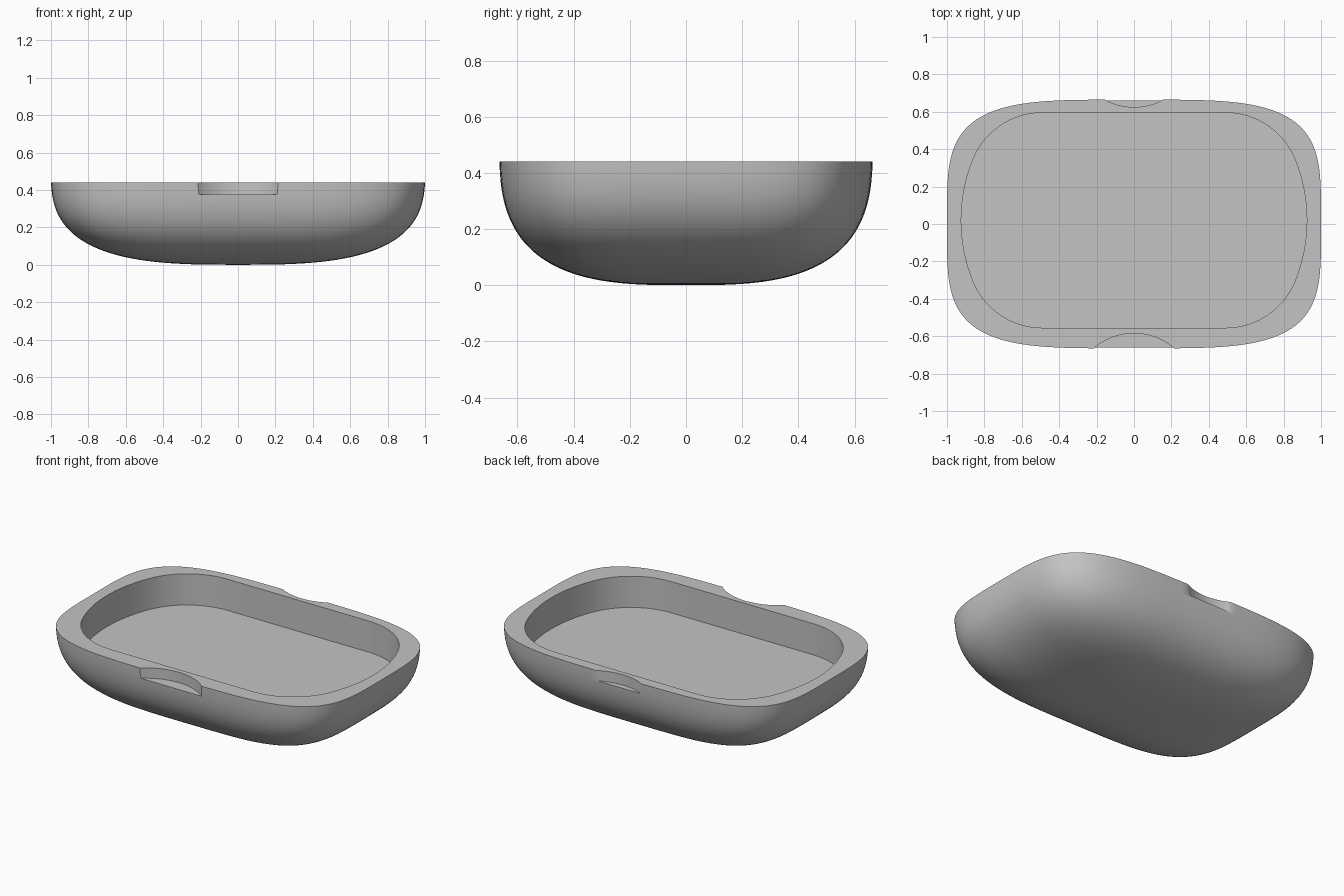
import bpy, bmesh
from math import sin, cos, pi, radians

cube = bpy.data.objects.get("Cube")
if cube:
    bpy.data.objects.remove(cube, do_unlink=True)

HEIGHT, FLOOR, NOTCH_Z = 0.44, 0.245, 0.375
MID_Y = 0.02          # centre line of the pocket and notches

grey = bpy.data.materials.new("plain grey")
grey.use_nodes = True
grey.diffuse_color = (0.55, 0.55, 0.55, 1)
grey.node_tree.nodes["Principled BSDF"].inputs["Base Color"].default_value = grey.diffuse_color


def make_object(name, bm):
    bmesh.ops.recalc_face_normals(bm, faces=bm.faces)
    mesh = bpy.data.meshes.new(name)
    bm.to_mesh(mesh)
    bm.free()
    mesh.materials.append(grey)
    obj = bpy.data.objects.new(name, mesh)
    bpy.context.collection.objects.link(obj)
    return obj


def loft(name, rings):
    """Skin a stack of closed rings and cap both ends."""
    bm = bmesh.new()
    rows = [[bm.verts.new(p) for p in ring] for ring in rings]
    n = len(rows[0])
    for low, high in zip(rows, rows[1:]):
        for i in range(n):
            j = (i + 1) % n
            bm.faces.new((low[i], low[j], high[j], high[i]))
    bm.faces.new(rows[0][::-1])
    bm.faces.new(rows[-1])
    return make_object(name, bm)


def prism(name, outline, bottom):
    return loft(name, [[(x, y, z) for x, y in outline] for z in (bottom, HEIGHT + 0.2)])


def spow(v, p):
    return abs(v) ** p * (1 if v >= 0 else -1)


def arc(cx, cy, r, start, end, steps):
    angles = [radians(start + (end - start) * i / steps) for i in range(steps + 1)]
    return [(cx + r * cos(a), cy + r * sin(a)) for a in angles]


# Rounded bowl body: squarish outline swelling up from a soft base
DEPTH, LEVELS, SEGMENTS = 0.52, 40, 160
rim_angle = pi / 2 * 0.985
rings = []
for k in range(1, LEVELS + 1):
    t = k / LEVELS
    size = (sin(pi / 2 * t)) ** (2 / 3)
    z = DEPTH * (1 - cos(pi / 2 * t) ** (2 / 3))
    if z >= HEIGHT:
        break
    rings.append((size, z))
rings.insert(0, (0.02, 0.0))
rings.append(((1 - (1 - HEIGHT / DEPTH) ** 3) ** (1 / 3), HEIGHT))
top = rings[-1][0]
body = loft("tray_body", [
    [(s / top * spow(cos(a), 0.5), 0.665 * s / top * spow(sin(a), 0.5), z)
     for a in (2 * pi * i / SEGMENTS for i in range(SEGMENTS))]
    for s, z in rings])

# Pocket outline: straight long sides, round corners, bowed ends
quarter = arc(0.057, 0, 0.867, 0, 22, 8) + arc(0.49, 0.175, 0.4, 22, 90, 16)[1:]
half = quarter + [(-x, y) for x, y in reversed(quarter)]
outline = half + [(x, -y) for x, y in reversed(half[1:-1])]
cutters = [prism("pocket_cutter", [(x, y + MID_Y) for x, y in outline], FLOOR)]

# Thumb notches in the front and back rims
for name, side in (("front", -1), ("back", 1)):
    circle = arc(0, MID_Y + side * 0.934, 0.329, 0, 360, 96)[:-1]
    cutters.append(prism(name + "_notch_cutter", circle, NOTCH_Z))

for cutter in cutters:
    cutter.hide_render = True
    cut = body.modifiers.new(cutter.name, "BOOLEAN")
    cut.operation, cut.solver, cut.object = "DIFFERENCE", "EXACT", cutter

# Bake the cuts and drop the helpers
bpy.context.view_layer.update()
carved = bpy.data.meshes.new_from_object(
    body.evaluated_get(bpy.context.evaluated_depsgraph_get()))
body.modifiers.clear()
body.data = carved
for cutter in cutters:
    bpy.data.objects.remove(cutter, do_unlink=True)

bpy.ops.object.select_all(action="DESELECT")
body.select_set(True)
bpy.context.view_layer.objects.active = body
bpy.ops.object.shade_smooth_by_angle(angle=radians(30))
